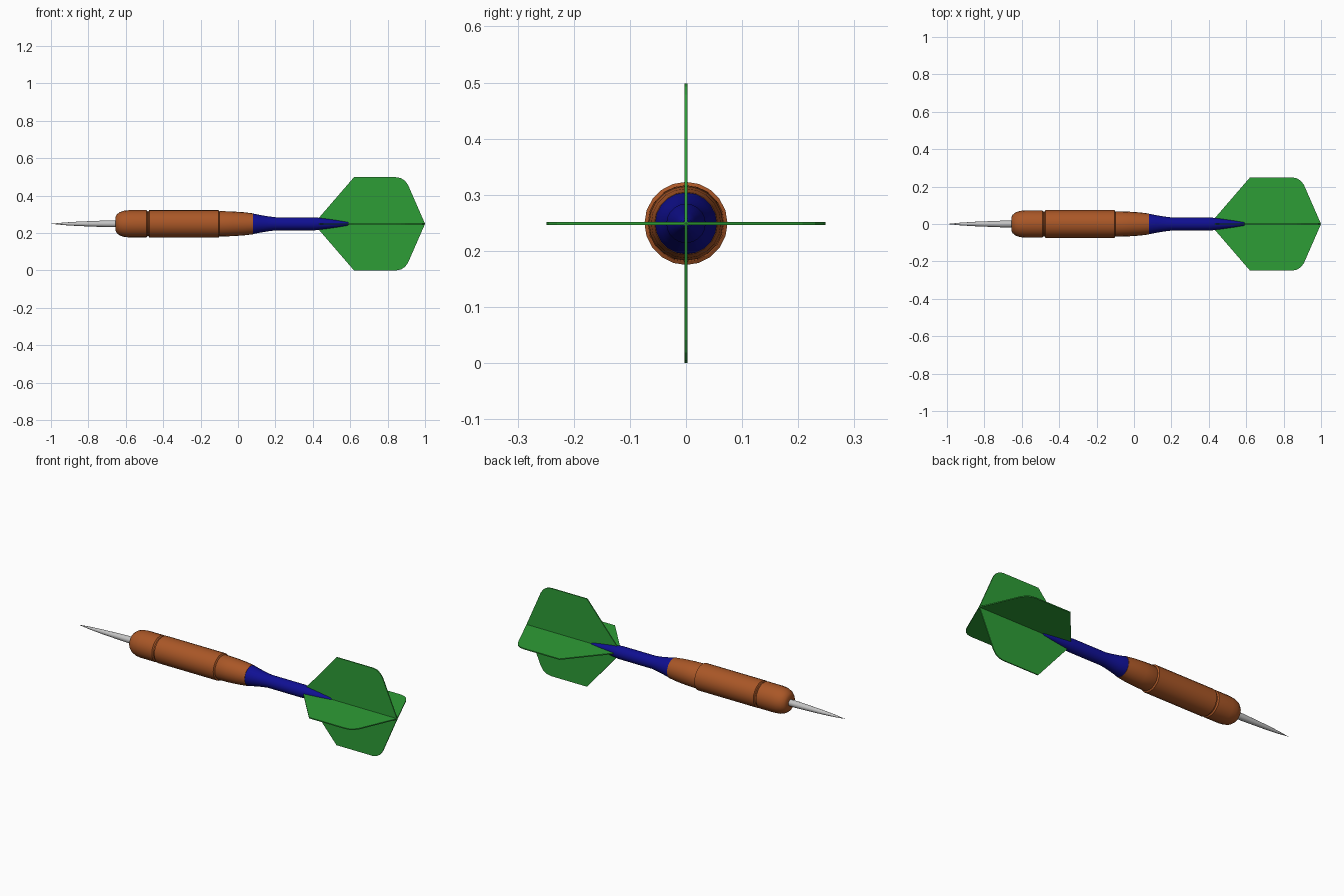
import bpy, bmesh, math
from mathutils import Matrix, Vector

cube = bpy.data.objects.get("Cube")
if cube:
    bpy.data.objects.remove(cube, do_unlink=True)

AXIS_Z = 0.249   # height of the long axis
SIDES = 20


def material(name, rgb):
    m = bpy.data.materials.new(name)
    m.use_nodes = True
    m.diffuse_color = (*rgb, 1)
    m.node_tree.nodes["Principled BSDF"].inputs["Base Color"].default_value = (*rgb, 1)
    return m


copper = material("copper brown", (0.40, 0.095, 0.02))
navy = material("navy blue", (0.005, 0.005, 0.29))
green = material("flight green", (0.027, 0.34, 0.037))
steel = material("steel grey", (0.55, 0.55, 0.55))


def add_object(name, bm, mat, smooth_angle=None):
    bmesh.ops.recalc_face_normals(bm, faces=bm.faces)
    mesh = bpy.data.meshes.new(name)
    bm.to_mesh(mesh)
    bm.free()
    mesh.materials.append(mat)
    obj = bpy.data.objects.new(name, mesh)
    obj.location.z = AXIS_Z
    bpy.context.collection.objects.link(obj)
    if smooth_angle:
        bpy.ops.object.select_all(action="DESELECT")
        obj.select_set(True)
        bpy.context.view_layer.objects.active = obj
        bpy.ops.object.shade_smooth_by_angle(angle=math.radians(smooth_angle))
    return obj


def lathe(name, profile, mat):
    """Turn (x, radius) points around the x axis; radius 0 closes an end."""
    bm = bmesh.new()
    verts = [bm.verts.new((x, 0, r)) for x, r in profile]
    edges = [bm.edges.new(pair) for pair in zip(verts, verts[1:])]
    bmesh.ops.spin(bm, geom=verts + edges, cent=(0, 0, 0), axis=(1, 0, 0),
                   angle=2 * math.pi, steps=SIDES, use_merge=True)
    bmesh.ops.remove_doubles(bm, verts=bm.verts, dist=1e-5)
    return add_object(name, bm, mat, 35)


# Steel point, slightly bellied
lathe("point", [(-1.0, 0), (-0.93, 0.007), (-0.85, 0.012), (-0.75, 0.016),
                (-0.70, 0.018), (-0.64, 0.018), (-0.64, 0)], steel)

# Barrel: rounded nose, two grooves, tapered tail
lathe("barrel", [(-0.655, 0), (-0.655, 0.036), (-0.648, 0.05), (-0.633, 0.062),
                 (-0.610, 0.070), (-0.58, 0.073), (-0.49, 0.073),
                 (-0.484, 0.066), (-0.478, 0.066), (-0.474, 0.074),
                 (-0.104, 0.074), (-0.099, 0.066), (-0.094, 0.068),
                 (-0.03, 0.066), (0.03, 0.062), (0.08, 0.056), (0.08, 0)], copper)

# Shaft that holds the flights
lathe("shaft", [(0.075, 0), (0.075, 0.055), (0.08, 0.055), (0.12, 0.047),
                (0.16, 0.040), (0.20, 0.035), (0.41, 0.035), (0.46, 0.029),
                (0.53, 0.019), (0.585, 0.010), (0.592, 0.006), (0.592, 0)], navy)

# Crossed flights: half outline mirrored about the axis, one upright, one level
HALF = [(0.62, 0.249), (0.845, 0.249), (0.872, 0.244), (0.893, 0.230), (0.909, 0.208)]
OUTLINE = ([(0.405, 0)] + HALF + [(1.0, 0)]
           + [(x, -z) for x, z in reversed(HALF)])
THICK = 0.006


def flight(name, turn):
    bm = bmesh.new()
    face = bm.faces.new([bm.verts.new((x, -THICK / 2, z)) for x, z in OUTLINE])
    new = bmesh.ops.extrude_face_region(bm, geom=[face])["geom"]
    bmesh.ops.translate(bm, vec=Vector((0, THICK, 0)),
                        verts=[v for v in new if isinstance(v, bmesh.types.BMVert)])
    bmesh.ops.rotate(bm, verts=bm.verts, matrix=Matrix.Rotation(turn, 3, "X"))
    add_object(name, bm, green)


flight("upright_flight", 0)
flight("level_flight", math.pi / 2)
